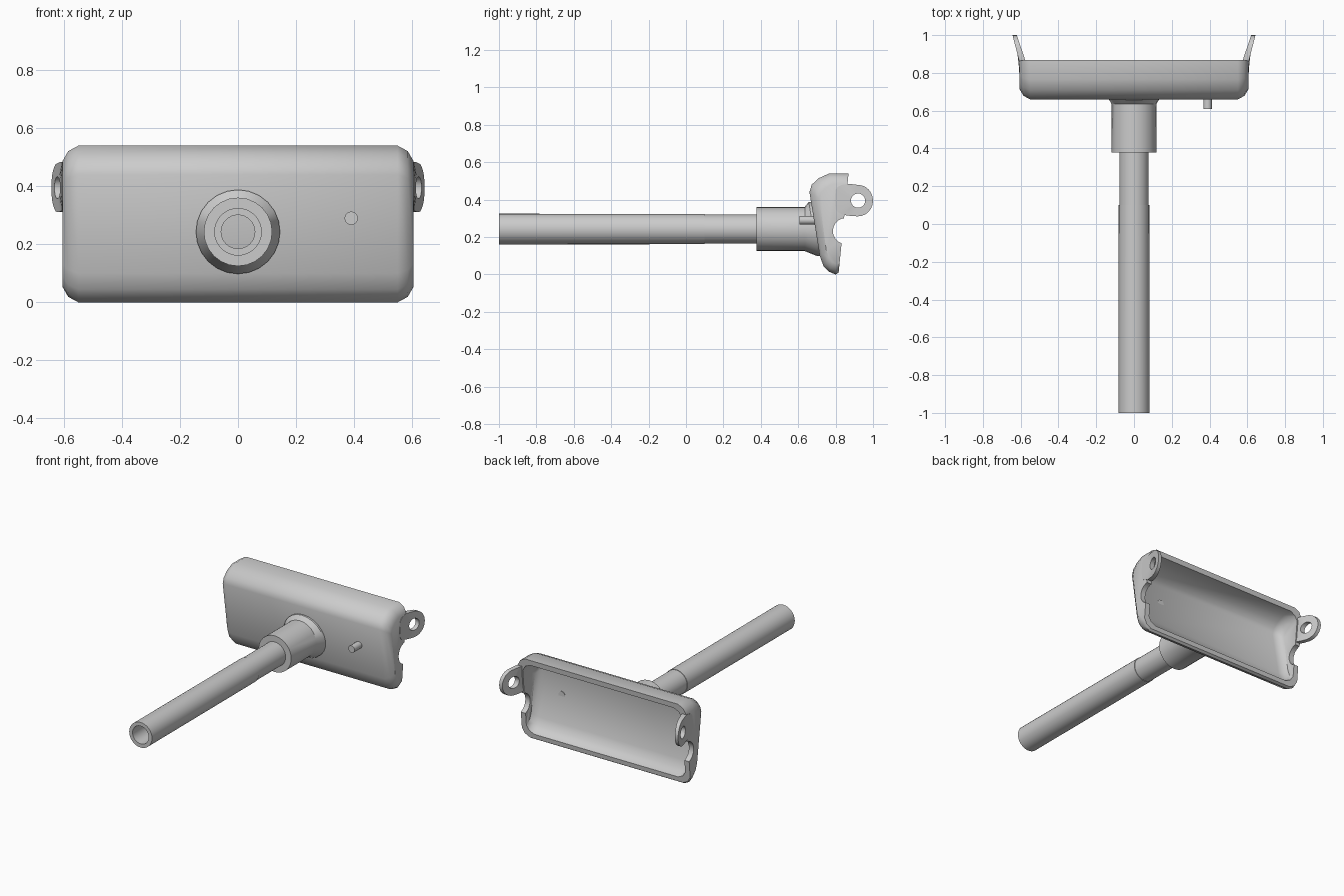
import bpy, bmesh, math

if "Cube" in bpy.data.objects:
    bpy.data.objects.remove(bpy.data.objects["Cube"])

grey = bpy.data.materials.new("plain grey")
grey.diffuse_color = (0.6, 0.6, 0.6, 1)
grey.use_nodes = True
grey.node_tree.nodes["Principled BSDF"].inputs["Base Color"].default_value = grey.diffuse_color


def finish(name, bm, angle=35):
    bmesh.ops.recalc_face_normals(bm, faces=bm.faces)
    mesh = bpy.data.meshes.new(name)
    bm.to_mesh(mesh)
    bm.free()
    mesh.materials.append(grey)
    ob = bpy.data.objects.new(name, mesh)
    bpy.context.collection.objects.link(ob)
    smooth(ob, angle)
    return ob


def smooth(ob, angle=35):
    bpy.ops.object.select_all(action='DESELECT')
    ob.select_set(True)
    bpy.context.view_layer.objects.active = ob
    bpy.ops.object.shade_smooth_by_angle(angle=math.radians(angle))


def loft(bm, rings, cap=True, loop=False):
    """Join equal rings of points with quads."""
    rows = [[bm.verts.new(p) for p in r] for r in rings]
    n = len(rows[0])
    pairs = list(zip(rows, rows[1:])) + ([(rows[-1], rows[0])] if loop else [])
    for a, b in pairs:
        for i in range(n):
            j = (i + 1) % n
            bm.faces.new((a[i], a[j], b[j], b[i]))
    if cap and not loop:
        bm.faces.new(rows[0])
        bm.faces.new(rows[-1])


def lathe(name, profile, sides, cx, cz, loop=False, shear=None):
    """Round part along y from (y, radius) points."""
    bm = bmesh.new()
    rings = []
    for k, (y, r) in enumerate(profile):
        ring = []
        for i in range(sides):
            a = 2 * math.pi * i / sides
            x, z = cx + r * math.sin(a), cz + r * math.cos(a)
            ring.append((x, shear(z) + y if shear and k in (2, 3) else y, z))
        rings.append(ring)
    loft(bm, rings, loop=loop)
    return finish(name, bm)


# Head: side profile (y, z) lofted across x with chamfered ends
PROFILE = [(0.816, 0.01), (0.80, 0.0), (0.765, 0.015), (0.735, 0.045), (0.715, 0.10),
           (0.66, 0.44), (0.672, 0.48), (0.71, 0.515), (0.765, 0.54), (0.869, 0.54)]
ENDS = [(0.605, 0.80, 0.72), (0.585, 0.93, 0.90), (0.55, 1, 1)]


def back(z):
    return 0.815 + 0.1 * z


def front(z):
    return 0.66 + (0.44 - z) * 0.162


def head_solid(name, inset=0.0):
    zs = 1 - inset * 3.7
    pts = [(y + inset, 0.27 + (z - 0.27) * zs) for y, z in PROFILE]
    if inset:
        pts[0] = (back(0) + 0.1, pts[1][1])
        pts[-1] = (back(0.54) + 0.1, pts[-1][1])
    ends = ENDS + [(-x, s, t) for x, s, t in reversed(ENDS)]
    rings = []
    for x, s, t in ends:
        ring = []
        for y, z in pts:
            depth = back(z) - y
            z2 = 0.27 + (z - 0.27) * s
            ring.append((x - math.copysign(inset, x), back(z2) - depth * (t if depth > 0 else 1), z2))
        rings.append(ring)
    bm = bmesh.new()
    loft(bm, rings)
    return finish(name, bm)


def cut(target, cutter):
    mod = target.modifiers.new("cut", 'BOOLEAN')
    mod.operation = 'DIFFERENCE'
    mod.solver = 'EXACT'
    mod.object = cutter
    bpy.context.view_layer.objects.active = target
    bpy.ops.object.modifier_apply(modifier=mod.name)
    bpy.data.objects.remove(cutter)


head = head_solid("head_shell")
cut(head, head_solid("cavity_cutter", 0.034))

# Round notches in both side walls
bm = bmesh.new()
circle = [(0.855 + 0.07 * math.cos(a), 0.232 + 0.07 * math.sin(a))
          for a in (2 * math.pi * i / 20 for i in range(20))]
loft(bm, [[(x, y, z) for y, z in circle] for x in (-0.7, 0.7)])
cut(head, finish("notch_cutter", bm))
smooth(head)

# Flared lugs with a round hole, one per side
N = 24
for side, label in ((-1, "left"), (1, "right")):
    outline, hole = [], []
    for i in range(N):
        a = 2 * math.pi * i / N
        c, s = math.cos(a), math.sin(a)
        y, z = 0.92 + 0.08 * c, 0.395 + 0.084 * s
        if c < -0.01:
            y = 0.92 + 0.125 * c
            z = 0.395 + math.copysign(abs(s) ** 0.45, s) * (0.084 - 0.02 * c * (s > 0))
        outline.append((y, z))
        hole.append((0.92 + 0.038 * c, 0.395 + 0.038 * s))

    def bend(y, inner):
        x = 0.607 + max(0, y - 0.86) * 0.26
        return side * (x - inner * (0.034 - max(0, y - 0.86) * 0.08))

    bm = bmesh.new()
    loft(bm, [[(bend(y, inner), y, z) for y, z in ring]
              for ring, inner in ((outline, 0), (outline, 1), (hole, 1), (hole, 0))], loop=True)
    finish(label + "_lug", bm)

# Collar with a flange that follows the slanted head front
lathe("collar", [(0.378, 0.118), (0.635, 0.118), (-0.012, 0.145), (0.012, 0.145),
                 (0.69, 0.07), (0.378, 0.07)], 24, 0, 0.243, loop=True, shear=front)

# Hollow pipe
lathe("pipe", [(-1, 0.082), (0.1, 0.081), (0.1, 0.078), (0.68, 0.078),
               (0.68, 0.058), (-1, 0.058)], 32, 0, 0.243, loop=True)

# Small peg through the head front
lathe("peg", [(0.608, 0.023), (0.719, 0.023)], 16, 0.39, 0.29)
